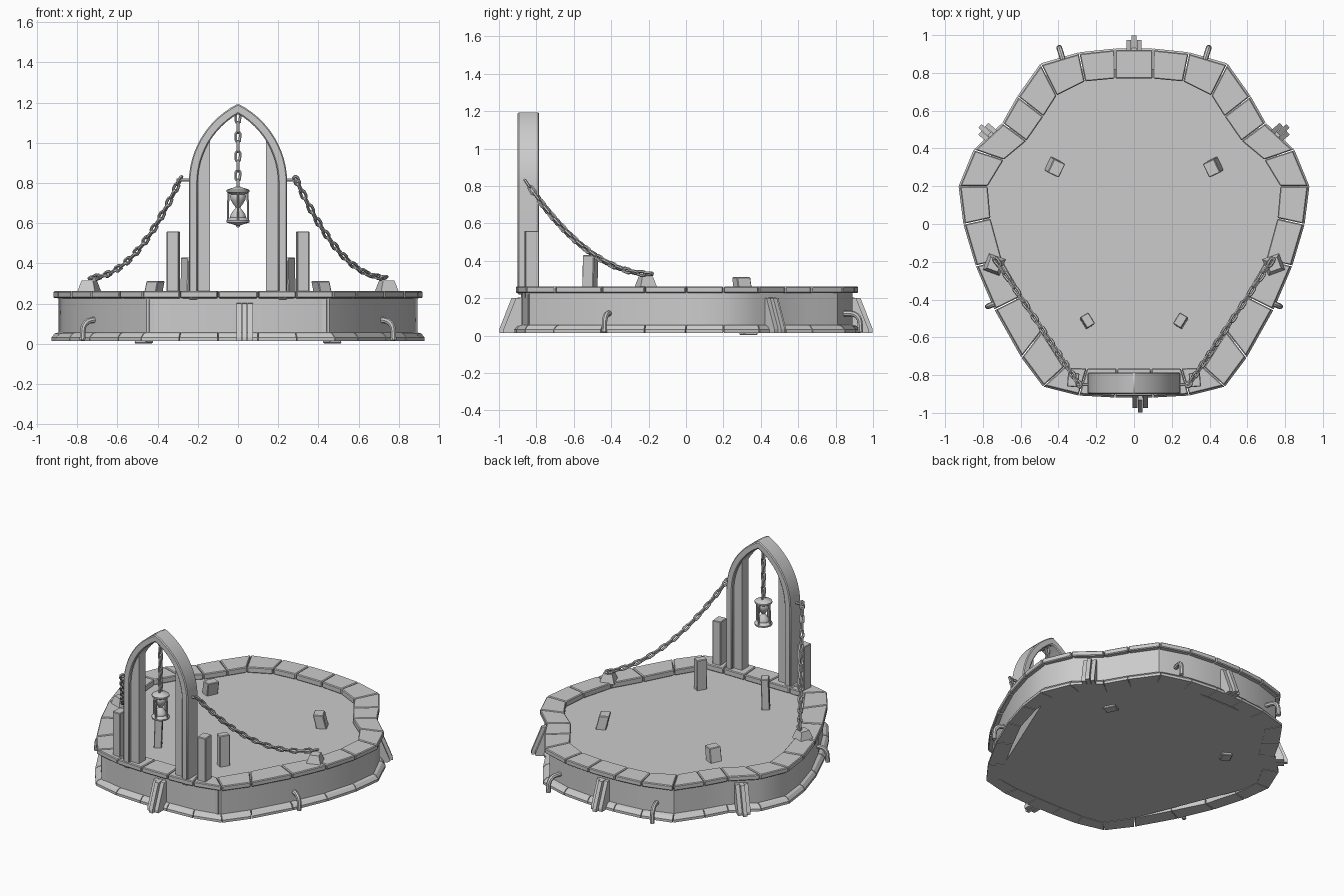
import bpy, bmesh
from math import sin, cos, pi, acos, radians, atan2, sqrt
from mathutils import Vector as V, Matrix as M

if "Cube" in bpy.data.objects:
    bpy.data.objects.remove(bpy.data.objects["Cube"])


def finish(name, bm, smooth=None, bevel=0):
    bmesh.ops.recalc_face_normals(bm, faces=bm.faces)
    me = bpy.data.meshes.new(name)
    bm.to_mesh(me)
    bm.free()
    ob = bpy.data.objects.new(name, me)
    bpy.context.collection.objects.link(ob)
    if smooth:
        me.shade_smooth()
        me.set_sharp_from_angle(angle=radians(smooth))
    if bevel:
        mod = ob.modifiers.new("edge_wear", 'BEVEL')
        mod.width, mod.segments, mod.limit_method = bevel, 1, 'ANGLE'
    return ob


def loft(bm, sections, loop=False, caps=True, mat=None):
    """Bridge closed cross-sections; optionally close the path or cap its ends."""
    rings = [[bm.verts.new(mat @ V(p) if mat else V(p)) for p in s] for s in sections]
    n, m = len(rings[0]), len(rings)
    for i in range(m if loop else m - 1):
        a, b = rings[i], rings[(i + 1) % m]
        for j in range(n):
            bm.faces.new((a[j], a[(j + 1) % n], b[(j + 1) % n], b[j]))
    if caps and not loop:
        bm.faces.new(rings[0])
        bm.faces.new(rings[-1])


def tube(bm, pts, radius, normal, sides=6, loop=False, mat=None):
    """Round bar swept along a path lying in the plane with the given normal."""
    pts, nrm, n = [V(p) for p in pts], V(normal).normalized(), len(pts)
    secs = []
    for i, p in enumerate(pts):
        a = pts[(i - 1) % n] if loop else pts[max(i - 1, 0)]
        b = pts[(i + 1) % n] if loop else pts[min(i + 1, n - 1)]
        side = (b - a).normalized().cross(nrm)
        secs.append([p + radius * (cos(t) * nrm + sin(t) * side)
                     for t in (2 * pi * k / sides for k in range(sides))])
    loft(bm, secs, loop, mat=mat)


def prism(bm, profile, width, mat):
    """Profile in local XZ, extruded along local Y."""
    loft(bm, [[(x, s * width / 2, z) for x, z in profile] for s in (-1, 1)], mat=mat)


def lathe(bm, profile, sides, mat):
    loft(bm, [[(r * cos(2 * pi * k / sides), r * sin(2 * pi * k / sides), z)
               for k in range(sides)] for r, z in profile], mat=mat)


def at(x, y, z=0, angle=0):
    return M.Translation((x, y, z)) @ M.Rotation(angle, 4, 'Z')


# Platform outline, right half from back to front, then mirrored
outer = [(.10, .92), (.29, .90), (.49, .84), (.61, .67), (.69, .53), (.84, .39), (.92, .20),
         (.895, 0), (.83, -.22), (.73, -.45), (.59, -.70), (.475, -.855), (.29, -.90), (.10, -.91)]
inner = [(.10, .77), (.26, .755), (.41, .68), (.48, .57), (.57, .44), (.69, .34), (.775, .20),
         (.76, .03), (.70, -.19), (.59, -.38), (.49, -.57), (.37, -.76), (.25, -.765), (.09, -.765)]
outer, inner = [[V(p) for p in h] + [V((-x, y)) for x, y in reversed(h)] for h in (outer, inner)]
count = len(outer)


def stone_ring(name, profile, bevel):
    """Ring of separate stones; profile = (0 outer .. 1 inner, z)."""
    bm = bmesh.new()
    for i in range(count):
        j = (i + 1) % count
        secs = []
        for t in (.012, .988):
            o, n = outer[i].lerp(outer[j], t), inner[i].lerp(inner[j], t)
            secs.append([(*o.lerp(n, f), z) for f, z in profile])
        loft(bm, secs)
    finish(name, bm, bevel=bevel)


stone_ring("cap_stones", [(0, .228), (0, .262), (1, .262), (1, .222)], .005)
stone_ring("base_stones", [(.6, .015), (-.06, .015), (-.06, .032), (.06, .052), (.25, .06), (.6, .06)], 0)

# Wall skin and solid floor
bm = bmesh.new()
edge = [o.lerp(n, .19) for o, n in zip(outer, inner)]
loft(bm, [[(*p, z) for p in edge] for z in (.04, .235)], caps=False)
finish("wall", bm, smooth=35)
bm = bmesh.new()
hexagon = [(.44, .82), (.87, .2), (.44, -.845), (-.44, -.845), (-.87, .2), (-.44, .82)]
loft(bm, [[(*p, z) for p in hexagon] for z in (.018, .22)])
finish("floor", bm)

# Ribbed buttresses
bm = bmesh.new()
for x, y, a in [(.033, -.86, -pi / 2), (0, .86, pi / 2), (.71, .43, radians(40)), (-.71, .43, radians(140))]:
    for off, out in ((-.028, .115), (0, .138), (.028, .115)):
        prof = [(0, .015), (out, .015), (out, .035), (out - .065, .2), (0, .205)]
        prism(bm, prof, .026, at(x, y, 0, a) @ M.Translation((0, off, 0)))
finish("buttresses", bm)

# Curved hooks on the wall
bm = bmesh.new()
for s in (-1, 1):
    for x, y, a in ((.68, -.395, atan2(-.4, .9)), (.365, .835, atan2(.95, .3))):
        a = a if s > 0 else pi - a
        pts = [(-.02, 0, .118), (.03, 0, .118)]
        pts += [(.05 + .05 * sin(t), 0, .068 + .05 * cos(t)) for t in (0, .4, .8, 1.2, pi / 2)]
        pts += [(.103, 0, .018)]
        tube(bm, pts, .015, (0, 1, 0), 8, mat=at(s * x, y, 0, a))
finish("wall_hooks", bm, smooth=40)

# Pointed arch band
R, T, cx, spring = .441, .045, -.196, .8
to, ti = acos(-cx / R), acos(-cx / (R - T))
half = [((.245, .22), (.2, .22))]
for k in range(13):
    f = k / 12
    half.append(((cx + R * cos(to * f), spring + R * sin(to * f)),
                 (cx + (R - T) * cos(ti * f), spring + (R - T) * sin(ti * f))))
path = half + [((-o[0], o[1]), (-i[0], i[1])) for o, i in reversed(half[:-1])]
bm = bmesh.new()
loft(bm, [[(o[0], -.9, o[1]), (o[0], -.785, o[1]), (i[0], -.785, i[1]), (i[0], -.9, i[1])] for o, i in path])
finish("arch", bm, smooth=30, bevel=.006)

# Inner columns under the arch
bm = bmesh.new()
for s in (-1, 1):
    prof = [(.14, .22), (.205, .22), (.205, .84), (.175, .945), (.14, 1.02)]
    prism(bm, [(s * x, z) for x, z in prof], .07, at(0, -.843))
finish("arch_columns", bm)

# Standing and leaning stone posts
bm = bmesh.new()


def post(bottom, top, sx, sy, angle):
    secs = [[tuple(V(c) + M.Rotation(angle, 3, 'Z') @ V((u * sx / 2, v * sy / 2, 0)))
             for u, v in ((-1, -1), (1, -1), (1, 1), (-1, 1))] for c in (bottom, top)]
    loft(bm, secs)


for s in (-1, 1):
    post((s * .322, -.825, .2), (s * .322, -.825, .56), .06, .075, s * .08)
    post((s * .25, -.515, .2), (s * .245, -.51, .43), .05, .07, -s * .55)
    post((s * .47, .335, .003), (s * .41, .295, .312), .065, .08, s * .45)
finish("stone_posts", bm, bevel=.004)

# Chain anchors on the rim and pegs on the arch
bm = bmesh.new()
for s in (-1, 1):
    m = at(s * .74, -.215, 0, s * .35)
    loft(bm, [[(u * w, v * w, z) for u, v in ((-1, -1), (1, -1), (1, 1), (-1, 1))]
              for w, z in ((.048, .255), (.03, .315))], mat=m)
    tube(bm, [(s * .23, -.85, .815), (s * .305, -.85, .815)], .008, (0, 1, 0))
finish("chain_anchors", bm)

# Chains of oval links
def link(bm, p, d, roll, length=.066, width=.038, wire=.0075):
    m = M.Translation(p) @ d.to_track_quat('Z', 'Y').to_matrix().to_4x4() @ M.Rotation(roll, 4, 'Z')
    r = width / 2 - wire
    h = length / 2 - wire - r
    pts = [(r * cos(t), 0, r * sin(t) + (h if t < pi else -h))
           for t in [k * pi / 4 for k in range(5)] + [pi + .001 + k * pi / 4 for k in range(5)]]
    tube(bm, pts, wire, (0, 1, 0), 6, True, m)


def chain(name, f, n):
    bm = bmesh.new()
    fine = [f(k / 400) for k in range(401)]
    dist = [0]
    for a, b in zip(fine, fine[1:]):
        dist.append(dist[-1] + (b - a).length)
    for k in range(n):
        want = dist[-1] * k / (n - 1)
        i = min(range(1, 400), key=lambda q: abs(dist[q] - want))
        link(bm, fine[i], (fine[i + 1] - fine[i - 1]).normalized(), (k % 2) * pi / 2 + .5 * (n > 10))
    finish(name, bm, smooth=40)


for s, side in ((-1, "left"), (1, "right")):
    chain(side + "_chain", lambda t: V((s * (.725 - .435 * t), -.2 - .65 * t, .33 + .015 * t + .47 * t * t)), 21)
chain("hanging_chain", lambda t: V((0, -.843, 1.125 - .335 * t)), 8)

# Hourglass lantern
bm = bmesh.new()
m = at(0, -.843)
lathe(bm, [(.006, .785), (.02, .778), (.05, .77), (.056, .765), (.056, .755), (.042, .746), (.03, .742)], 12, m)
lathe(bm, [(.034, .75), (.04, .735), (.036, .715), (.02, .69), (.011, .678), (.02, .667),
           (.036, .645), (.04, .63), (.034, .61)], 12, m)
lathe(bm, [(.03, .633), (.042, .628), (.058, .615), (.056, .604), (.03, .596), (.012, .59), (.006, .58)], 12, m)
for k in range(4):
    pts = [(.046, 0, .76), (.05, 0, .685), (.05, 0, .61)]
    tube(bm, pts, .006, (0, 1, 0), 6, mat=at(0, -.843, 0, k * pi / 2))
finish("hourglass", bm, smooth=40)
